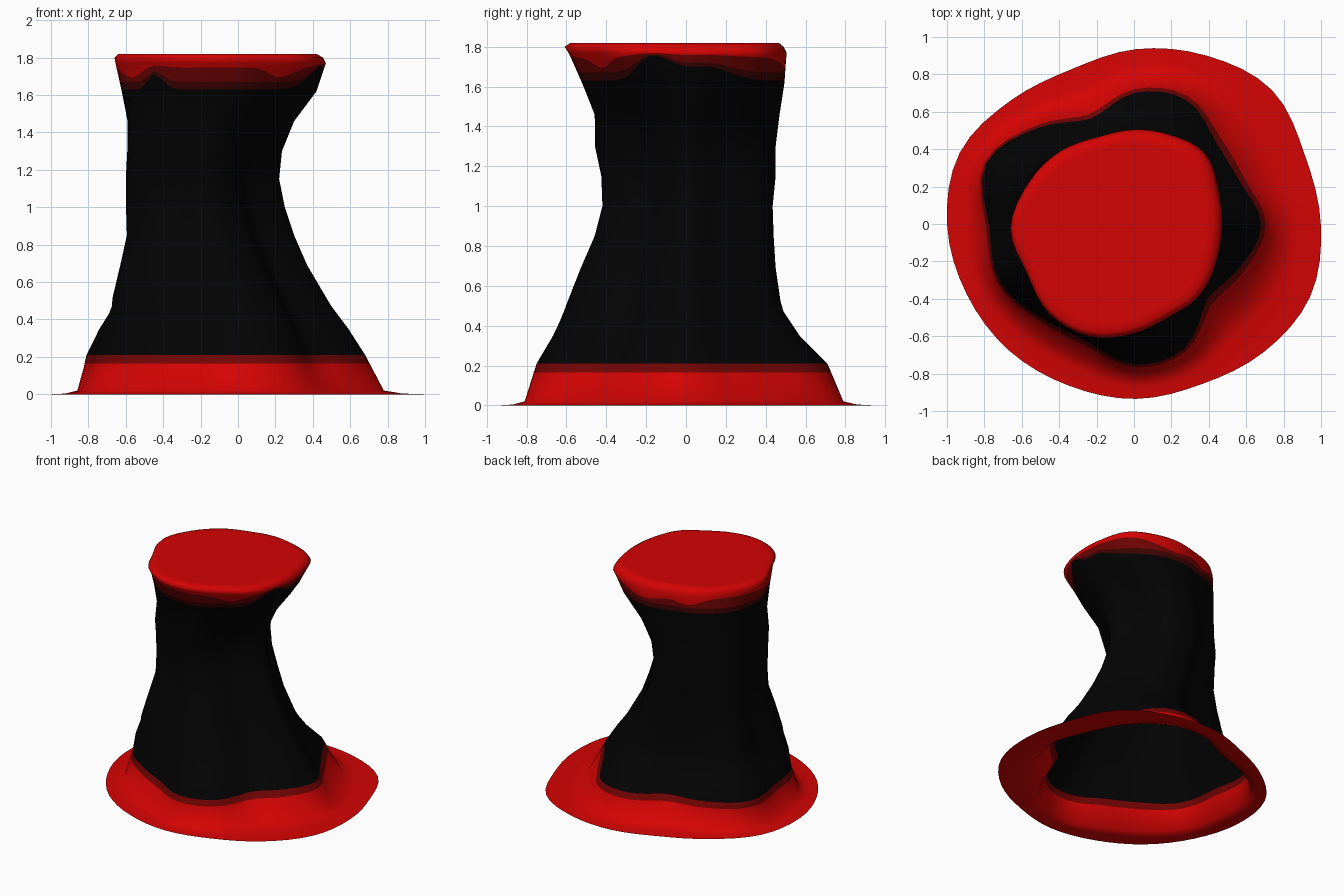
import bpy
from math import sin, cos, tau, exp, radians

cube = bpy.data.objects.get("Cube")
if cube:
    bpy.data.objects.remove(cube)

SEGMENTS = 64


def make_material(name, colour):
    material = bpy.data.materials.new(name)
    material.use_nodes = True
    material.diffuse_color = (*colour, 1)
    material.node_tree.nodes["Principled BSDF"].inputs["Base Color"].default_value = (*colour, 1)
    return material


materials = [
    make_material("red", (0.66, 0.001, 0.001)),
    make_material("dark_red", (0.17, 0.001, 0.001)),
    make_material("deep_red", (0.05, 0.001, 0.001)),
    make_material("black", (0.001, 0.001, 0.001)),
]
RED, DARK, DEEP, BLACK = range(4)


def outline(radii):
    """Smooth closed outline through evenly spaced radii, fitted to a unit box."""
    count = len(radii)
    points = []
    for i in range(SEGMENTS):
        position = i * count / SEGMENTS
        k = int(position)
        t = position - k
        a, b, c, d = (radii[(k + j) % count] for j in (-1, 0, 1, 2))
        r = b + t * (c - a) / 2 + t * t * (a - 2.5 * b + 2 * c - d / 2) \
            + t ** 3 * (1.5 * (b - c) + (d - a) / 2)
        angle = tau * i / SEGMENTS
        points.append((r * cos(angle), r * sin(angle)))

    def fit(values):
        low, high = min(values), max(values)
        return [(v - low) / (high - low) for v in values]

    return list(zip(fit([p[0] for p in points]), fit([p[1] for p in points])))


# Cross-sections, counted anticlockwise from +x
hem = outline([.98, .97, 1.02, .98, .94, .90, .94, 1.01, 1.0, .97, .95, .93, .93, .92, .96, 1.0])
body = outline([.69, .62, .63, .73, .71, .62, .74, .87, .79, .79, .70, .67, .74, .71, .56, .61])
skirt = outline([.48, .42, .43, .48, .48, .44, .52, .68, .63, .71, .66, .61, .60, .50, .36, .42])
waist = outline([.41, .35, .37, .43, .42, .39, .43, .445, .39, .445, .45, .41, .44, .38, .31, .34])
head = outline([.47, .49, .54, .52, .51, .51, .56, .61, .66, .62, .64, .62, .56, .51, .51, .48])

# Height at which each cross-section applies
sections = [(.21, body), (.5, skirt), (1.05, waist), (1.2, waist), (1.77, head), (1.82, head)]

# Height, then the left, right, front and back limits
profile = [
    (0, -1, 1, -.935, .94),
    (.004, -.93, .88, -.87, .86),
    (.02, -.865, .78, -.81, .79),
    (.21, -.81, .68, -.75, .71),
    (.35, -.75, .59, -.67, .57),
    (.47, -.68, .50, -.615, .49),
    (.52, -.67, .47, -.595, .475),
    (.69, -.63, .37, -.53, .45),
    (.85, -.595, .30, -.46, .44),
    (1, -.60, .25, -.42, .435),
    (1.15, -.60, .22, -.425, .45),
    (1.3, -.60, .235, -.46, .45),
    (1.46, -.605, .30, -.465, .47),
    (1.62, -.63, .42, -.53, .495),
    (1.77, -.655, .47, -.59, .505),
    (1.8, -.66, .455, -.61, .49),
    (1.82, -.64, .42, -.58, .465),
]


def mix(p, q, t):
    return [a + (b - a) * t for a, b in zip(p, q)]


def bracket(table, z):
    """Neighbouring table rows around a height, and the fraction between them."""
    for low, high in zip(table, table[1:]):
        if z <= high[0]:
            break
    return low, high, (z - low[0]) / (high[0] - low[0])


def bump(angle, centre, width):
    gap = (angle - radians(centre) + tau / 2) % tau - tau / 2
    return exp(-(gap / radians(width)) ** 2)


def surface_point(i, z):
    if z < .21:
        u, v = mix(hem[i], body[i], min(1, .38 + 3 * z) if z else 0)
    else:
        low, high, t = bracket(sections, z)
        u, v = mix(low[1][i], high[1][i], t)
    low, high, t = bracket(profile, z)
    left, right, front, back = mix(low[1:], high[1:], t)
    return (left + u * (right - left), front + v * (back - front), z)


def ragged(i, z, drop):
    """Lift the upper colour edges unevenly, letting the red run down in patches."""
    angle = tau * i / SEGMENTS
    z -= drop * min(1, bump(angle, 203, 14) + bump(angle, 300, 12)
                    + bump(angle, 85, 22) + bump(angle, 125, 12))
    lift = .88 * bump(angle, -20, 16) + .5 * bump(angle, 13, 20)
    lift += .6 * bump(angle, 226, 7)
    return 1.77 - (1.77 - z) * (1 - min(lift, .9))


# Rows of the surface: height, colour of the band above, ragged edge or not, drop of the edge
rows = [(p[0], RED if p[0] < .1 or p[0] > 1.7 else BLACK, False, 0) for p in profile]
rows += [(.165, DARK, False, 0), (1.63, DEEP, True, 0), (1.67, DARK, True, 0), (1.748, RED, True, .055)]
rows.sort()

vertices, faces, colours = [], [], []
for z, colour, uneven, drop in rows:
    for i in range(SEGMENTS):
        vertices.append(surface_point(i, ragged(i, z, drop) if uneven else z))

# Flat top, inset once before the closing face
rim = vertices[-SEGMENTS:]
middle = [sum(p[k] for p in rim) / SEGMENTS for k in range(3)]
vertices += [tuple(mix(p, middle, .08)) for p in rim]

for r in range(len(rows)):
    for i in range(SEGMENTS):
        j = (i + 1) % SEGMENTS
        a, b = r * SEGMENTS, (r + 1) * SEGMENTS
        faces.append((a + i, a + j, b + j, b + i))
        colours.append(rows[r][1])
last = len(rows) * SEGMENTS
faces.append(tuple(range(last, last + SEGMENTS)))
colours.append(RED)

# Hollow flared pedestal, open underneath
mesh = bpy.data.meshes.new("flared_pedestal")
mesh.from_pydata(vertices, [], faces)
for material in materials:
    mesh.materials.append(material)
for polygon, colour in zip(mesh.polygons, colours):
    polygon.material_index = colour
    polygon.use_smooth = True
mesh.update()
pedestal = bpy.data.objects.new("flared_pedestal", mesh)
bpy.context.collection.objects.link(pedestal)
